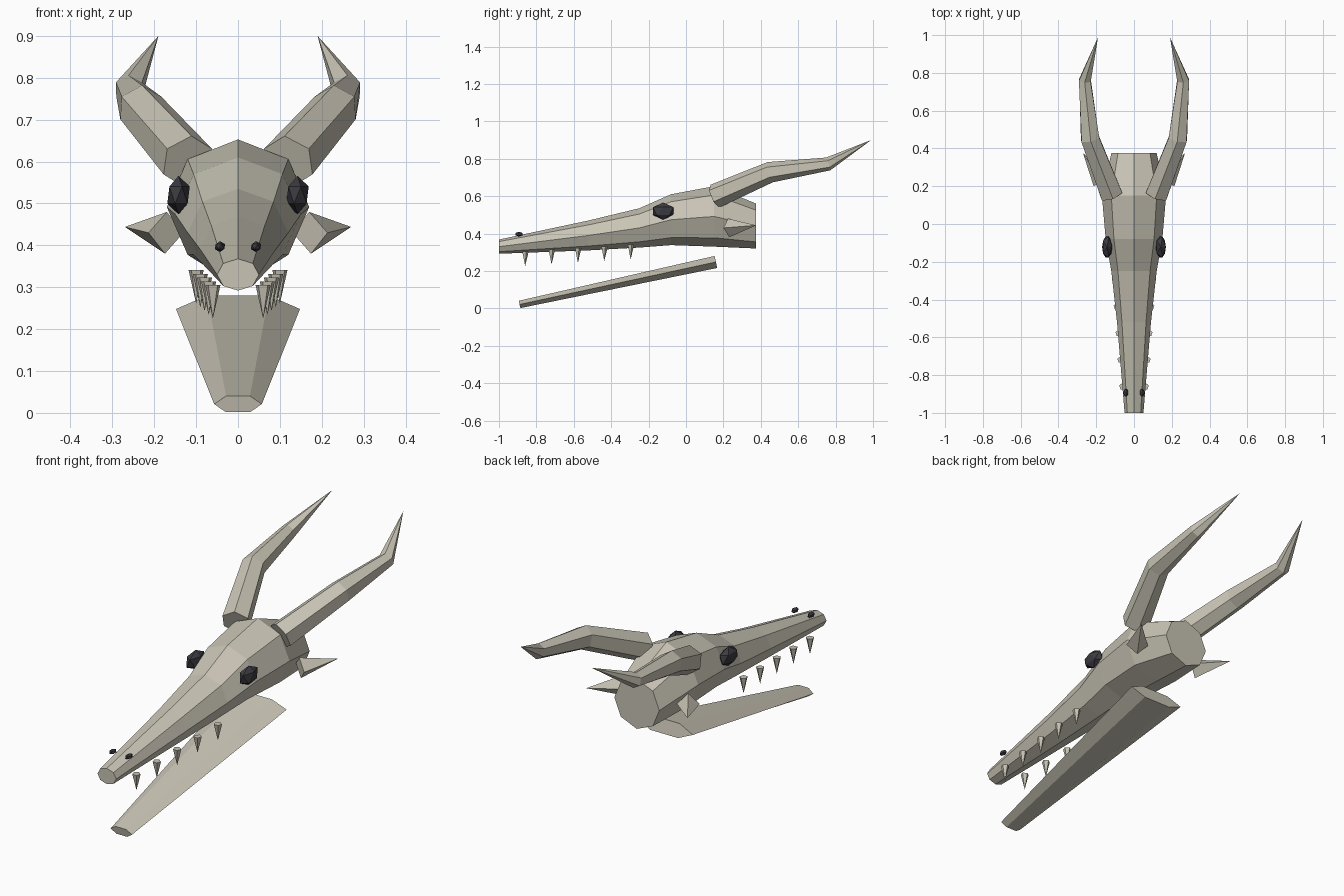
import bpy, bmesh
from math import cos, sin, pi, radians
from mathutils import Vector, Matrix

if "Cube" in bpy.data.objects:
    bpy.data.objects.remove(bpy.data.objects["Cube"], do_unlink=True)


def material(name, rgb):
    m = bpy.data.materials.new(name)
    m.use_nodes = True
    m.diffuse_color = (*rgb, 1)
    m.node_tree.nodes["Principled BSDF"].inputs["Base Color"].default_value = (*rgb, 1)
    return m


BONE = material("bone", (0.58, 0.55, 0.46))
DARK = material("dark stone", (0.045, 0.045, 0.055))


def finish(name, bm, mat):
    bmesh.ops.recalc_face_normals(bm, faces=bm.faces)
    mesh = bpy.data.meshes.new(name)
    bm.to_mesh(mesh)
    bm.free()
    mesh.materials.append(mat)
    obj = bpy.data.objects.new(name, mesh)
    bpy.context.collection.objects.link(obj)
    return obj


def loft(name, rings, sides, phase=0.0, tip=None):
    """Skin elliptical rings (centre, axis, half width, half height), capped or ending in a tip."""
    bm = bmesh.new()
    loops = []
    for centre, axis, rx, rz in rings:
        axis = Vector(axis).normalized()
        across = axis.cross(Vector((0, 0, 1))).normalized()
        up = across.cross(axis)
        angles = [phase + 2 * pi * i / sides for i in range(sides)]
        loops.append([bm.verts.new(Vector(centre) + across * rx * cos(a) + up * rz * sin(a))
                      for a in angles])
    for a, b in zip(loops, loops[1:]):
        for i in range(sides):
            j = (i + 1) % sides
            bm.faces.new((a[i], a[j], b[j], b[i]))
    bm.faces.new(loops[0])
    last = loops[-1]
    if tip:
        point = bm.verts.new(tip)
        for i in range(sides):
            bm.faces.new((last[i], last[(i + 1) % sides], point))
    else:
        bm.faces.new(last)
    return finish(name, bm, BONE)


def gem(name, centre, size):
    bm = bmesh.new()
    bmesh.ops.create_icosphere(bm, subdivisions=1, radius=1,
                               matrix=Matrix.Translation(centre) @ Matrix.Diagonal((*size, 1)))
    return finish(name, bm, DARK)


# Skull: octagonal sections along y (y, half width, top, bottom)
SKULL = [(-1, .05, .368, .292), (-.52, .09, .47, .31), (-.25, .12, .535, .325),
         (-.08, .15, .61, .338), (.15, .17, .653, .33), (.375, .12, .56, .32)]
loft("skull", [((0, y, (t + b) / 2), (0, 1, 0), w, (t - b) / 2) for y, w, t, b in SKULL], 8)

# Lower jaw: flattened hexagonal bar
jaw_axis = (0, 1.05, .227)
loft("lower_jaw", [((0, -.89, .021), jaw_axis, .057, .023),
                   ((0, .16, .248), jaw_axis, .148, .038)], 6)

for side, s in (("left", 1), ("right", -1)):
    # Swept horn
    path = [Vector((s * x, y, z)) for x, y, z in
            ((.12, .155, .6), (.232, .45, .728), (.26, .76, .772), (.19, .99, .9))]
    radii = (.066, .056, .036)
    rings = []
    for i, r in enumerate(radii):
        tangent = (path[i + 1] - path[i]).normalized()
        if i:
            tangent += (path[i] - path[i - 1]).normalized()
        rings.append((path[i], tangent, r, r))
    loft(side + "_horn", rings, 6, radians(30), tip=path[3])

    # Cheek spike
    base, point = Vector((s * .172, .228, .43)), Vector((s * .27, .375, .444))
    loft(side + "_cheek_spike", [(base, point - base, .05, .05)], 4, tip=point)

    # Upper teeth
    for i in range(5):
        x, y, z = s * (.06 + .01 * i), -.86 + .141 * i, .305 + .009 * i
        bm = bmesh.new()
        bmesh.ops.create_cone(bm, cap_ends=True, segments=5, radius1=0, radius2=.019, depth=.08,
                              matrix=Matrix.Translation((x, y, z - .04)))
        finish(f"{side}_tooth_{i + 1}", bm, BONE)

    # Eye and nostril
    gem(side + "_eye", (s * .142, -.122, .52), (.03, .065, .046))
    gem(side + "_nostril", (s * .043, -.893, .397), (.014, .023, .013))
